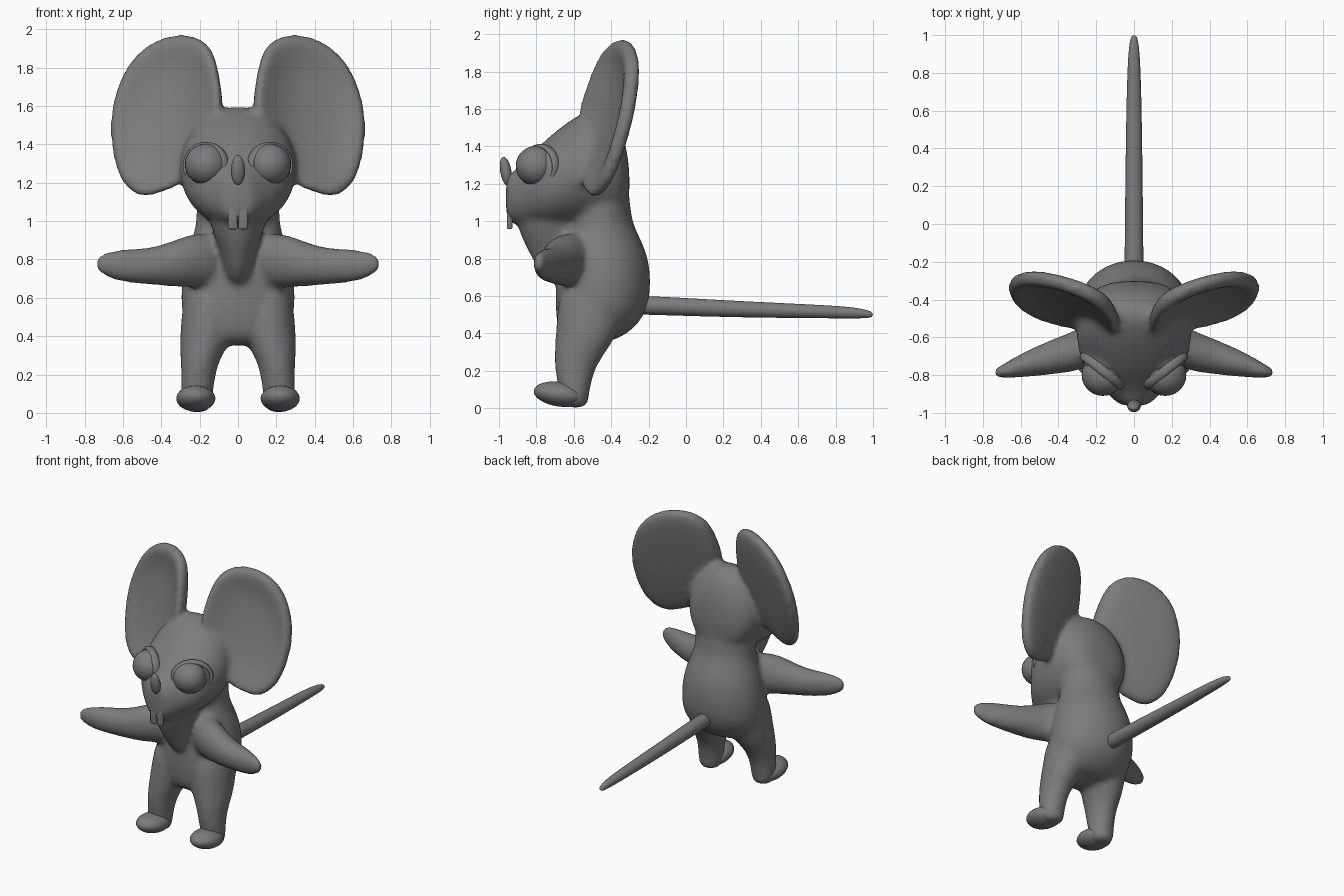
import bpy, bmesh, math
from mathutils import Matrix, Vector

if "Cube" in bpy.data.objects:
    bpy.data.objects.remove(bpy.data.objects["Cube"])

grey = bpy.data.materials.new("mouse_grey")
grey.diffuse_color = (0.2, 0.2, 0.2, 1)
grey.use_nodes = True
grey.node_tree.nodes["Principled BSDF"].inputs["Base Color"].default_value = grey.diffuse_color


def loft(bm, axis, stations, side=1, n=14):
    """Closed tube of elliptical rings: (position, centre 1, centre 2, radius 1, radius 2)."""
    rings = []
    for s, c1, c2, r1, r2 in stations:
        ring = []
        for i in range(n):
            a = 2 * math.pi * i / n
            p, q = c1 + 1.03 * r1 * math.cos(a), c2 + 1.03 * r2 * math.sin(a)
            x, y, z = {"x": (s, p, q), "y": (p, s, q), "z": (p, q, s)}[axis]
            ring.append(bm.verts.new((x * side, y, z)))
        rings.append(ring)
    for a, b in zip(rings, rings[1:]):
        for i in range(n):
            bm.faces.new((a[i], a[(i + 1) % n], b[(i + 1) % n], b[i]))
    bm.faces.new(rings[0])
    bm.faces.new(rings[-1])


def ear(bm, outline, side):
    """Dished disc on a tilted plane: rings run from the front centre over the rim to the back."""
    cx, cz = 0.40, 1.56
    layers = [(0.3, 0.01), (0.6, -0.005), (0.83, -0.035), (0.95, -0.045),
              (1.0, -0.005), (0.96, 0.035), (0.8, 0.055), (0.4, 0.07)]
    rings = []
    for k, (r, d) in enumerate(layers):
        ring = []
        for ox, oz in outline:
            x, z = cx + (ox - cx) * r * 1.045, cz + (oz - cz) * r * 1.045
            y = -0.41 + 0.34 * (x - 0.39) + 0.26 * (z - 1.55) + d
            if k < 4:  # thicker fold along the inner edge
                y -= 0.25 * max(0, 0.28 - x)
            ring.append(bm.verts.new((x * side, y, z)))
        rings.append(ring)
    n = len(outline)
    for a, b in zip(rings, rings[1:]):
        for i in range(n):
            bm.faces.new((a[i], a[(i + 1) % n], b[(i + 1) % n], b[i]))
    bm.faces.new(rings[0])
    bm.faces.new(rings[-1])


def finish(name, bm, subsurf=0):
    bmesh.ops.recalc_face_normals(bm, faces=bm.faces)
    for f in bm.faces:
        f.smooth = True
    me = bpy.data.meshes.new(name)
    bm.to_mesh(me)
    bm.free()
    me.materials.append(grey)
    ob = bpy.data.objects.new(name, me)
    bpy.context.collection.objects.link(ob)
    if subsurf:
        m = ob.modifiers.new("rounding", "SUBSURF")
        m.levels = m.render_levels = subsurf
    return ob


def add_ball(bm, centre, radii, tilt_x=0, n=28):
    mat = (Matrix.Translation(centre) @ Matrix.Rotation(tilt_x, 4, "X")
           @ Matrix.Diagonal((*radii, 1)))
    bmesh.ops.create_uvsphere(bm, u_segments=n, v_segments=n * 2 // 3, radius=1, matrix=mat)


def ellipsoid(name, centre, radii, tilt_x=0):
    bm = bmesh.new()
    add_ball(bm, centre, radii, tilt_x)
    return finish(name, bm)


# Skin: torso, throat, head, arms, legs and ears fused into one surface
skin = bmesh.new()
loft(skin, "z", [  # torso
    (0.35, 0, -0.52, 0.12, 0.10), (0.39, 0, -0.50, 0.22, 0.18),
    (0.48, 0, -0.46, 0.29, 0.235), (0.60, 0, -0.445, 0.30, 0.255),
    (0.72, 0, -0.44, 0.29, 0.25), (0.82, 0, -0.44, 0.27, 0.235),
    (0.92, 0, -0.45, 0.235, 0.20), (1.00, 0, -0.46, 0.215, 0.17),
    (1.12, 0, -0.46, 0.22, 0.16), (1.25, 0, -0.47, 0.20, 0.15)])
loft(skin, "z", [  # throat
    (0.66, 0, -0.67, 0.045, 0.05), (0.75, 0, -0.68, 0.07, 0.12),
    (0.85, 0, -0.70, 0.09, 0.15), (0.95, 0, -0.72, 0.14, 0.18),
    (1.12, 0, -0.73, 0.17, 0.19)])
loft(skin, "y", [  # head and muzzle
    (-0.30, 0, 1.20, 0.10, 0.10), (-0.34, 0, 1.25, 0.22, 0.25),
    (-0.45, 0, 1.31, 0.29, 0.315), (-0.58, 0, 1.275, 0.31, 0.295),
    (-0.70, 0, 1.22, 0.29, 0.26), (-0.80, 0, 1.18, 0.24, 0.21),
    (-0.88, 0, 1.135, 0.16, 0.16), (-0.94, 0, 1.125, 0.10, 0.135),
    (-0.965, 0, 1.125, 0.06, 0.11)])
ear_outline = [
    (.08, 1.60), (.10, 1.72), (.13, 1.89), (.22, 1.96), (.35, 1.97),
    (.53, 1.885), (.63, 1.70), (.67, 1.50), (.635, 1.27), (.57, 1.165),
    (.48, 1.13), (.39, 1.165), (.28, 1.20), (.15, 1.38)]
for side in (-1, 1):
    loft(skin, "x", [  # arm
        (0.05, -0.56, 0.79, 0.10, 0.13), (0.20, -0.62, 0.80, 0.12, 0.145),
        (0.30, -0.67, 0.785, 0.11, 0.13), (0.42, -0.70, 0.765, 0.095, 0.10),
        (0.55, -0.735, 0.765, 0.075, 0.09), (0.65, -0.765, 0.77, 0.05, 0.08),
        (0.71, -0.785, 0.775, 0.033, 0.055), (0.745, -0.79, 0.78, 0.02, 0.03)], side)
    loft(skin, "z", [  # leg
        (0.00, 0.215, -0.59, 0.05, 0.05), (0.03, 0.215, -0.59, 0.08, 0.07),
        (0.10, 0.215, -0.60, 0.085, 0.085), (0.20, 0.207, -0.595, 0.09, 0.105),
        (0.28, 0.197, -0.575, 0.102, 0.13), (0.34, 0.18, -0.55, 0.125, 0.15),
        (0.44, 0.16, -0.52, 0.14, 0.175), (0.56, 0.15, -0.50, 0.14, 0.185),
        (0.68, 0.14, -0.49, 0.12, 0.16)], side)
    ear(skin, ear_outline, side)
    add_ball(skin, (0.16 * side, -0.735, 1.29), (0.115, 0.10, 0.112), n=14)  # eye socket
body = finish("body", skin, 2)
remesh = body.modifiers.new("fuse", "REMESH")
remesh.mode = "VOXEL"
remesh.voxel_size = 0.017
remesh.use_smooth_shade = True
soften = body.modifiers.new("soften", "SMOOTH")
soften.factor = 0.5
soften.iterations = 12

# Tail
bm = bmesh.new()
loft(bm, "y", [
    (-0.30, 0, 0.55, 0.05, 0.05), (-0.18, 0, 0.55, 0.05, 0.05),
    (0.20, 0, 0.532, 0.046, 0.045), (0.60, 0, 0.52, 0.041, 0.038),
    (0.88, 0, 0.512, 0.033, 0.032), (0.97, 0, 0.503, 0.022, 0.022),
    (1.00, 0, 0.50, 0.012, 0.012)])
finish("tail", bm, 2)

# Nose
ellipsoid("nose", (0, -0.963, 1.265), (0.036, 0.03, 0.08), math.radians(10))

for side, label in ((-1, "left"), (1, "right")):
    # Feet, eyes
    ellipsoid(label + "_foot", (0.22 * side, -0.675, 0.075), (0.102, 0.14, 0.066),
              math.radians(-8))
    ellipsoid(label + "_eye", (0.165 * side, -0.80, 1.295), (0.112, 0.11, 0.108))

    # Eyelid ring turned outwards, stretched towards the nose
    bm = bmesh.new()
    facing = Vector((0.62 * side, -0.78, 0)).normalized()
    across = Vector((0, 0, 1)).cross(facing)
    rings = []
    for i in range(36):
        a = 2 * math.pi * i / 36
        out = across * math.cos(a) + Vector((0, 0, 1)) * math.sin(a)
        hub = (Vector((0.167 * side, -0.775, 1.29)) + across * 0.13 * math.cos(a)
               + Vector((0, 0, 1)) * 0.11 * math.sin(a))
        rings.append([bm.verts.new(hub + out * 0.014 * math.cos(b) + facing * 0.026 * math.sin(b))
                      for b in (2 * math.pi * j / 10 for j in range(10))])
    for i in range(36):
        p, q = rings[i], rings[(i + 1) % 36]
        for j in range(10):
            bm.faces.new((p[j], q[j], q[(j + 1) % 10], p[(j + 1) % 10]))
    finish(label + "_eyelid", bm)

    # Front teeth
    bm = bmesh.new()
    bmesh.ops.create_cube(bm, size=1, matrix=Matrix.Translation((0.027 * side, -0.943, 1.02))
                          @ Matrix.Diagonal((0.048, 0.03, 0.125, 1)))
    bmesh.ops.bevel(bm, geom=bm.edges[:], offset=0.01, segments=3, profile=0.5,
                    affect="EDGES")
    finish(label + "_tooth", bm)
